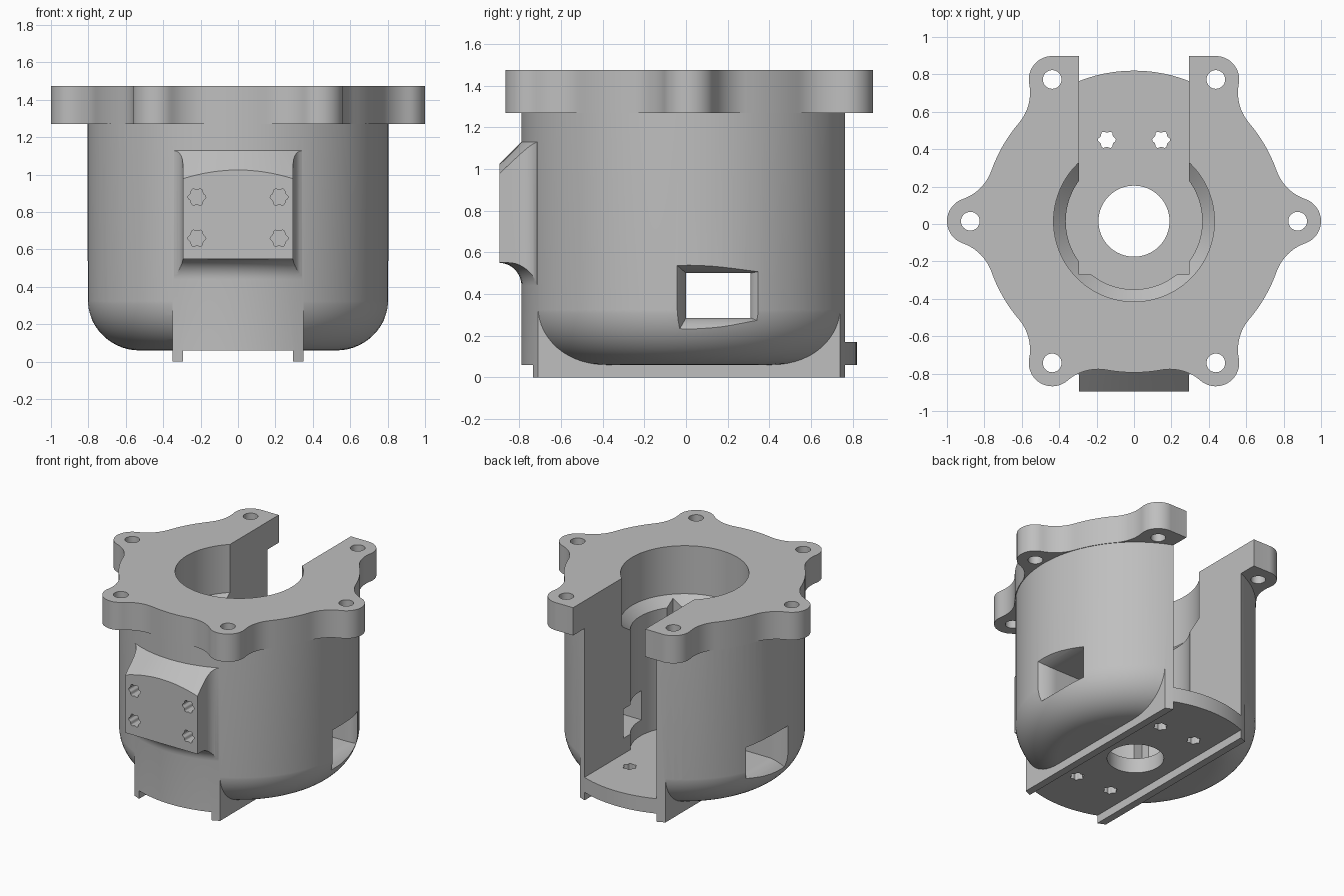
import bpy, bmesh
from math import sin, cos, pi, radians, acos, atan2, hypot

if "Cube" in bpy.data.objects:
    bpy.data.objects.remove(bpy.data.objects["Cube"], do_unlink=True)

CY = 0.015            # y of the main axis
R = 0.805             # body radius
SLOT = 0.295          # half width of the rear slot
SEG = 96

metal = bpy.data.materials.new("light_grey")
metal.use_nodes = True
grey = (0.52, 0.52, 0.52, 1)
metal.diffuse_color = grey
metal.node_tree.nodes["Principled BSDF"].inputs["Base Color"].default_value = grey


def finish(name, bm):
    bmesh.ops.recalc_face_normals(bm, faces=bm.faces)
    mesh = bpy.data.meshes.new(name)
    bm.to_mesh(mesh)
    bm.free()
    mesh.materials.append(metal)
    ob = bpy.data.objects.new(name, mesh)
    bpy.context.collection.objects.link(ob)
    return ob


def loft(name, loops):
    """Solid skinned through equal-length point loops, capped at both ends."""
    bm = bmesh.new()
    rings = [[bm.verts.new(p) for p in loop] for loop in loops]
    n = len(rings[0])
    for a, b in zip(rings, rings[1:]):
        for i in range(n):
            j = (i + 1) % n
            bm.faces.new((a[i], a[j], b[j], b[i]))
    bm.faces.new(rings[0])
    bm.faces.new(rings[-1])
    return finish(name, bm)


def prism(name, pts, z0, z1):
    return loft(name, [[(x, y, z) for x, y in pts] for z in (z0, z1)])


def box(name, x0, x1, y0, y1, z0, z1):
    return prism(name, [(x0, y0), (x1, y0), (x1, y1), (x0, y1)], z0, z1)


def lathe(name, profile):
    """Solid of revolution about the main axis; profile starts and ends at r = 0."""
    bm = bmesh.new()
    vs = [bm.verts.new((r, CY, z)) for r, z in profile]
    es = [bm.edges.new(e) for e in zip(vs, vs[1:])]
    bmesh.ops.spin(bm, geom=vs + es, cent=(0, CY, 0), axis=(0, 0, 1),
                   angle=2 * pi, steps=SEG)
    bmesh.ops.remove_doubles(bm, verts=bm.verts, dist=1e-5)
    return finish(name, bm)


def arc(cx, cy, r, a0, a1, n=10):
    return [(cx + r * cos(a0 + (a1 - a0) * i / n), cy + r * sin(a0 + (a1 - a0) * i / n))
            for i in range(n + 1)]


def circle(cx, cy, r, n=32):
    return arc(cx, cy, r, 0, 2 * pi, n)[:-1]


def lobed(cx, cy, r=0.043, n=48):
    """Six-lobed screw hole outline."""
    out = []
    for i in range(n):
        a = 2 * pi * i / n
        q = r + 0.005 * cos(6 * a)
        out.append((cx + q * cos(a), cy + q * sin(a)))
    return out


def combine(target, tool, op):
    mod = target.modifiers.new(op, "BOOLEAN")
    mod.operation = op
    mod.solver = "EXACT"
    mod.object = tool
    bpy.context.view_layer.objects.active = target
    bpy.ops.object.modifier_apply(modifier=mod.name)
    bpy.data.objects.remove(tool, do_unlink=True)


def cut(target, tool):
    combine(target, tool, "DIFFERENCE")


# Body: straight cylinder, rounded at the bottom except along the centre strip
housing = lathe("housing", [(0, 0), (R, 0), (R, 1.35), (0, 1.35)])
rounding = lathe("rounding", [(0, -0.1), (1, -0.1), (1, 0.345), (R + 0.001, 0.345)]
                 + arc(R - 0.279, 0.34, 0.28, 0, -pi / 2, 14) + [(0, 0.06)])
cut(rounding, box("strip", -0.35, 0.35, -2, 2, -1, 1))
cut(housing, rounding)
cut(housing, box("channel", -SLOT, SLOT, -2, 2, -1, 0.06))

# Flange: disc with six bolt lobes blended in by fillets
D, LOBE, F, RF = 0.875, 0.125, 0.25, R + 0.004
phi = acos(((RF + F) ** 2 + D ** 2 - (LOBE + F) ** 2) / (2 * (RF + F) * D))
fx, fy = (RF + F) * cos(phi), (RF + F) * sin(phi)
aim = atan2(fy, D - fx)
lower = arc(fx, -fy, F, pi - phi, aim)
lobe = lower + arc(D, 0, LOBE, aim - pi, pi - aim, 18)[1:-1]
lobe += [(x, -y) for x, y in reversed(lower)]
lobe += arc(0, 0, RF, phi, pi / 3 - phi, 8)[1:-1]
outline = []
for k in range(6):
    c, s = cos(k * pi / 3), sin(k * pi / 3)
    outline += [(x * c - y * s, CY + x * s + y * c) for x, y in lobe]
flange = prism("flange", outline, 1.27, 1.475)
bolt_x, bolt_y = D * cos(pi / 3), CY + D * sin(pi / 3)
combine(flange, box("square_ears", -bolt_x, bolt_x, 0.6, bolt_y + LOBE - 0.0005,
                    1.27, 1.475), "UNION")
for k in range(6):
    a = k * pi / 3
    cut(flange, prism("bolt_hole", circle(D * cos(a), CY + D * sin(a), 0.05), 1, 2))

# Front pad: flared sides, conical top and hollow-rounded underside
side = [(SLOT, -0.895)]
side += [(SLOT + 0.07 * (1 - cos(a)), -0.81 + 0.1 * sin(a))
         for a in (radians(10 * i) for i in range(8))]
side += [(0.345, -0.6)]
pad = prism("pad", side + [(-x, y) for x, y in reversed(side)], 0.3, 1.3)
under = arc(0.915, 0.44, 0.11, pi, pi / 2)
combine(pad, lathe("pad_limits", [(0, 0.42), (0.78, 0.42), (0.805, 0.44)] + under[1:]
                   + [(1.1, 0.55), (1.1, 0.835), (R, 1.13), (0, 1.13)]), "INTERSECT")

combine(housing, pad, "UNION")
combine(housing, flange, "UNION")

# Bore with a conical step, and the rear slot down to the floor
cut(housing, lathe("bore", [(0, 0.17), (0.365, 0.17), (0.365, 1.055),
                            (0.43, 1.12), (0.43, 1.6), (0, 1.6)]))
cut(housing, box("rear_slot", -SLOT, SLOT, -0.27, 2, 0.17, 2))

# Floor holes
cut(housing, prism("centre_hole", circle(0, CY, 0.19, 64), -0.5, 0.5))
for sx in (-1, 1):
    for sy in (-1, 1):
        cut(housing, prism("floor_hole", lobed(0.145 * sx, CY + 0.435 * sy), -0.1, 0.24))

# Pad screw holes
for sx in (-1, 1):
    for z in (0.66, 0.88):
        ring = lobed(0.22 * sx, z)
        cut(housing, loft("pad_hole", [[(x, y, h) for x, h in ring] for y in (-1, -0.74)]))

# Side windows, flaring towards the outside
stations = [-0.86 + 0.02 * i for i in range(10)]
stations += [-x for x in reversed(stations)]
sections = []
for x in stations:
    t = (max(0, abs(x) - 0.68) / 0.12) ** 2
    y0, y1, z0, z1 = -0.04 * t, 0.31 + 0.18 * t, 0.285 - 0.07 * t, 0.5 + 0.035 * t
    sections.append([(x, y0, z0), (x, y1, z0), (x, y1, z1), (x, y0, z1)])
cut(housing, loft("side_windows", sections))

# Smooth curved walls, keep machined edges crisp
bpy.ops.object.select_all(action="DESELECT")
housing.select_set(True)
bpy.context.view_layer.objects.active = housing
bpy.ops.object.shade_smooth_by_angle(angle=radians(25))
